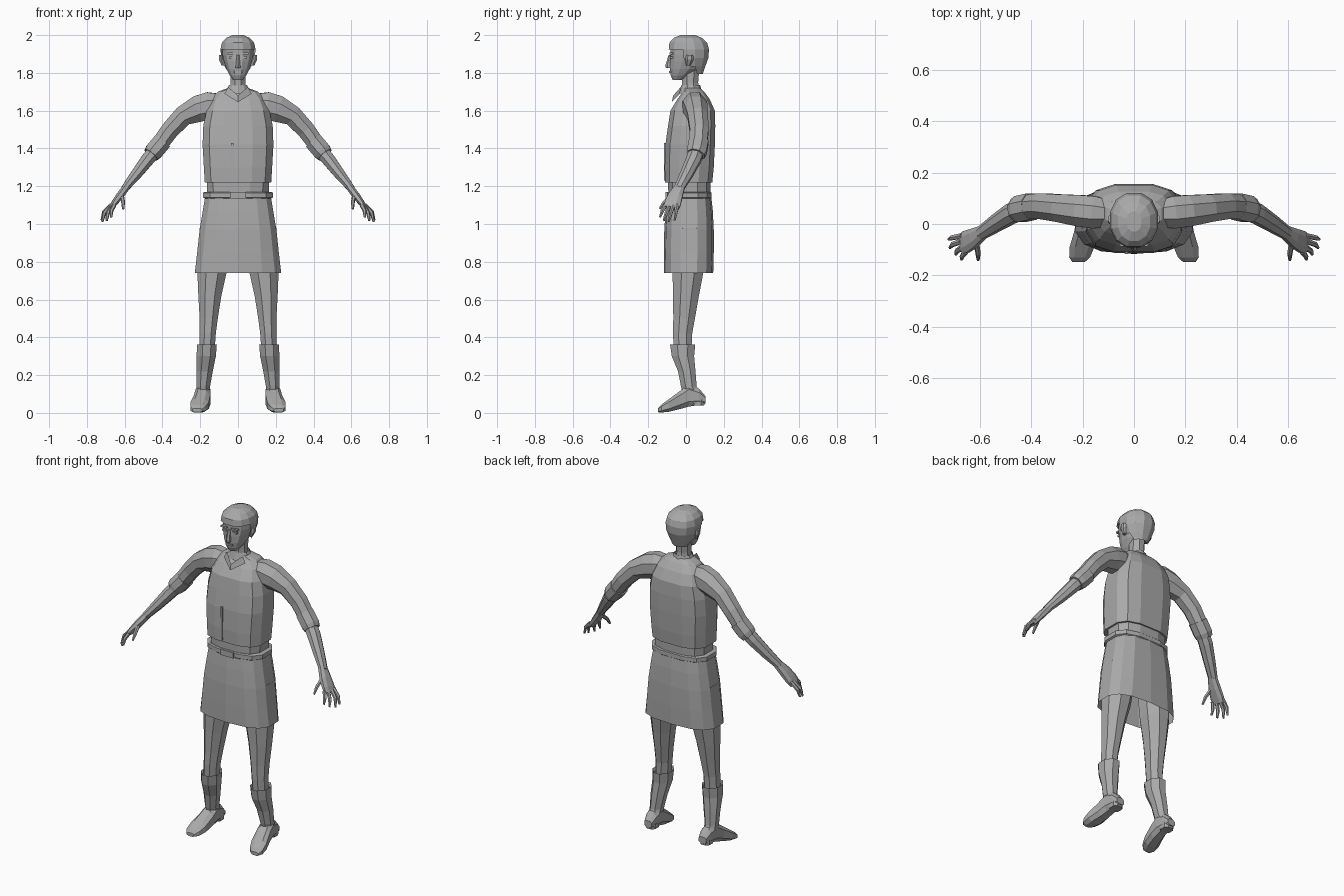
import bpy, bmesh, math
from mathutils import Vector

grey = bpy.data.materials.new("plain grey")
grey.diffuse_color = (0.4, 0.4, 0.4, 1)


def finish(name, bm, mirror=False):
    bmesh.ops.recalc_face_normals(bm, faces=bm.faces[:])
    me = bpy.data.meshes.new(name)
    bm.to_mesh(me)
    bm.free()
    me.materials.append(grey)
    ob = bpy.data.objects.new(name, me)
    bpy.context.collection.objects.link(ob)
    if mirror:
        mod = ob.modifiers.new("mirror", 'MIRROR')
        mod.use_mirror_merge = False
    return ob


def loft(name, rings, n=8, p=2.0, caps=(True, True), mirror=False, drop=None):
    """Skin rings of (centre, axis a, axis b) with a superellipse section."""
    bm = bmesh.new()
    loops = []
    for c, a, b in rings:
        loop = []
        for i in range(n):
            t = 2 * math.pi * (i + 0.5) / n
            ct, st = math.cos(t), math.sin(t)
            u = math.copysign(abs(ct) ** (2 / p), ct)
            v = math.copysign(abs(st) ** (2 / p), st)
            loop.append(bm.verts.new(c + a * u + b * v))
        loops.append(loop)
    for l0, l1 in zip(loops, loops[1:]):
        for i in range(n):
            j = (i + 1) % n
            bm.faces.new((l0[i], l0[j], l1[j], l1[i]))
    if caps[0]:
        bm.faces.new(loops[0][::-1])
    if caps[1]:
        bm.faces.new(loops[-1])
    if drop:
        gone = [f for f in bm.faces if drop(f.calc_center_median())]
        bmesh.ops.delete(bm, geom=gone, context='FACES')
    return finish(name, bm, mirror)


def zrings(rows):
    """Horizontal rings from (z, cx, cy, rx, ry)."""
    return [(Vector((cx, cy, z)), Vector((rx, 0, 0)), Vector((0, ry, 0)))
            for z, cx, cy, rx, ry in rows]


def yrings(rows):
    """Upright rings from (y, cx, rx, z low, z high)."""
    return [(Vector((cx, y, (lo + hi) / 2)), Vector((rx, 0, 0)), Vector((0, 0, (hi - lo) / 2)))
            for y, cx, rx, lo, hi in rows]


def path_rings(rows):
    """Rings square to a path, from (x, y, z, width along y, thickness)."""
    pts = [Vector(r[:3]) for r in rows]
    out = []
    for i, r in enumerate(rows):
        t = (pts[min(i + 1, len(pts) - 1)] - pts[max(i - 1, 0)]).normalized()
        a = (Vector((0, 1, 0)) - t * t.y).normalized()
        out.append((pts[i], a * r[3], t.cross(a) * r[4]))
    return out


def box(name, loc, size, mirror=False):
    bm = bmesh.new()
    bmesh.ops.create_cube(bm, size=1)
    for v in bm.verts:
        v.co = Vector([v.co[k] * size[k] + loc[k] for k in range(3)])
    return finish(name, bm, mirror)


# Torso clothing
loft("vest", zrings([
    (1.22, 0, .014, .18, .128), (1.30, 0, .017, .185, .133), (1.42, 0, .022, .192, .134),
    (1.52, 0, .03, .188, .128), (1.60, 0, .035, .17, .12), (1.66, 0, .04, .145, .088),
    (1.70, 0, .04, .11, .058), (1.72, 0, .03, .055, .045)]), 12, 3)
loft("shirt_waist", zrings([
    (1.14, 0, .018, .166, .114), (1.24, 0, .018, .17, .116)]), 12, 2.8)
loft("belt", zrings([
    (1.135, 0, .017, .18, .115), (1.14, 0, .017, .19, .121),
    (1.165, 0, .017, .19, .121), (1.17, 0, .017, .18, .115)]), 12, 2.8)
box("buckle", (0, -.103, 1.152), (.085, .012, .034))
box("vest_placket", (-.03, -.113, 1.33), (.012, .008, .2))

# Skirt, open at the hem
loft("skirt", zrings([
    (1.15, 0, .017, .176, .116), (1.07, 0, .017, .19, .125), (.97, 0, .016, .207, .131),
    (.85, 0, .015, .22, .132), (.74, 0, .014, .233, .13)]), 14, 2.8, (True, False))

# Collar: band and two folded flaps
loft("collar_band", zrings([
    (1.69, 0, .025, .075, .062), (1.735, 0, .025, .05, .05)]), 10, 2, (False, False))
bm = bmesh.new()
bm.faces.new([bm.verts.new(c) for c in
              [(0, -.075, 1.645), (.072, -.032, 1.69), (.052, -.028, 1.725), (0, -.068, 1.68)]])
finish("collar_flap", bm, True)

# Neck, head and face
loft("neck", zrings([
    (1.69, 0, .025, .046, .05), (1.75, 0, .022, .042, .046), (1.83, 0, .025, .045, .05)]), 8)
loft("head", zrings([
    (1.762, 0, -.045, .026, .026), (1.785, 0, -.03, .044, .052), (1.82, 0, -.008, .062, .08),
    (1.86, 0, .006, .076, .093), (1.895, 0, .012, .084, .096), (1.94, 0, .015, .085, .1),
    (1.98, 0, .015, .06, .075)]), 12, 2.2)
loft("hair", zrings([
    (1.795, 0, .045, .048, .045), (1.835, 0, .025, .074, .08), (1.88, 0, .018, .091, .104),
    (1.925, 0, .015, .096, .11), (1.96, 0, .012, .088, .103), (1.985, 0, .01, .065, .078),
    (2.0, 0, .01, .03, .04)]), 12, 2.2, (False, True),
    drop=lambda c: (c.y < -.0 and c.z < 1.93) or (c.y < .04 and c.z < 1.85))
loft("nose", zrings([
    (1.826, 0, -.088, .016, .018), (1.838, 0, -.088, .014, .022), (1.895, 0, -.082, .008, .01)]), 6)
box("eye", (.034, -.077, 1.882), (.028, .014, .011), True)
box("brow", (.035, -.079, 1.903), (.04, .018, .01), True)
box("mouth", (0, -.082, 1.805), (.042, .014, .01))
loft("ear", zrings([
    (1.84, .077, .012, .012, .012), (1.87, .09, .018, .013, .022),
    (1.895, .092, .02, .01, .018)]), 6, mirror=True)

# Arms: sleeve, rolled cuff, forearm
loft("sleeve", path_rings([
    (.09, .04, 1.635, .055, .06), (.15, .045, 1.625, .068, .08), (.21, .052, 1.61, .066, .076),
    (.29, .062, 1.572, .058, .058), (.36, .07, 1.498, .054, .052),
    (.42, .065, 1.415, .05, .048)]), 8, mirror=True)
loft("cuff", path_rings([
    (.40, .068, 1.438, .056, .053), (.445, .058, 1.385, .056, .053),
    (.46, .052, 1.367, .05, .046)]), 8, mirror=True)
loft("forearm", path_rings([
    (.43, .062, 1.40, .042, .04), (.48, .04, 1.34, .042, .038), (.54, .002, 1.262, .036, .031),
    (.60, -.038, 1.187, .028, .021)]), 8, mirror=True)

# Hands: palm, four fingers and a thumb
loft("palm", path_rings([
    (.59, -.032, 1.197, .028, .021), (.625, -.055, 1.15, .04, .021),
    (.655, -.07, 1.11, .046, .017), (.672, -.078, 1.085, .042, .013)]), 8, 2.4, mirror=True)
fingers = [((.672, -.046, 1.10), (.71, -.054, 1.062), (.722, -.06, 1.02)),
           ((.675, -.068, 1.095), (.708, -.08, 1.06), (.718, -.092, 1.012)),
           ((.668, -.09, 1.095), (.69, -.105, 1.055), (.695, -.118, 1.018)),
           ((.655, -.108, 1.10), (.67, -.125, 1.07), (.672, -.138, 1.035)),
           ((.615, -.075, 1.15), (.608, -.115, 1.115), (.608, -.14, 1.08))]
for k, f in enumerate(fingers):
    radii = (.0115, .0105, .006)
    loft("thumb" if k == 4 else "finger_%d" % (k + 1),
         path_rings([(*q, r, r) for q, r in zip(f, radii)]), 6, mirror=True)

# Legs, boots and feet
loft("leg", zrings([
    (.98, .115, .02, .095, .095), (.74, .138, .01, .083, .088), (.62, .149, .0, .066, .074),
    (.50, .155, -.01, .052, .062), (.42, .16, -.018, .046, .055), (.32, .165, -.018, .044, .05)]),
    8, mirror=True)
loft("boot", zrings([
    (.345, .165, -.018, .048, .058), (.362, .165, -.018, .057, .072), (.30, .168, -.016, .055, .064),
    (.22, .177, .004, .047, .05), (.14, .184, .015, .039, .045), (.07, .184, .04, .036, .052)]),
    8, mirror=True)
loft("foot", yrings([
    (.103, .182, .026, .048, .09), (.07, .183, .036, .04, .13), (.015, .185, .042, .03, .155),
    (-.03, .19, .046, .018, .12), (-.09, .203, .051, .004, .075), (-.13, .212, .043, .001, .045),
    (-.148, .216, .026, .003, .025)]), 8, 2.8, mirror=True)
loft("heel", zrings([
    (.038, .182, .062, .033, .036), (.07, .182, .062, .036, .042)]), 8, 2.6, mirror=True)
